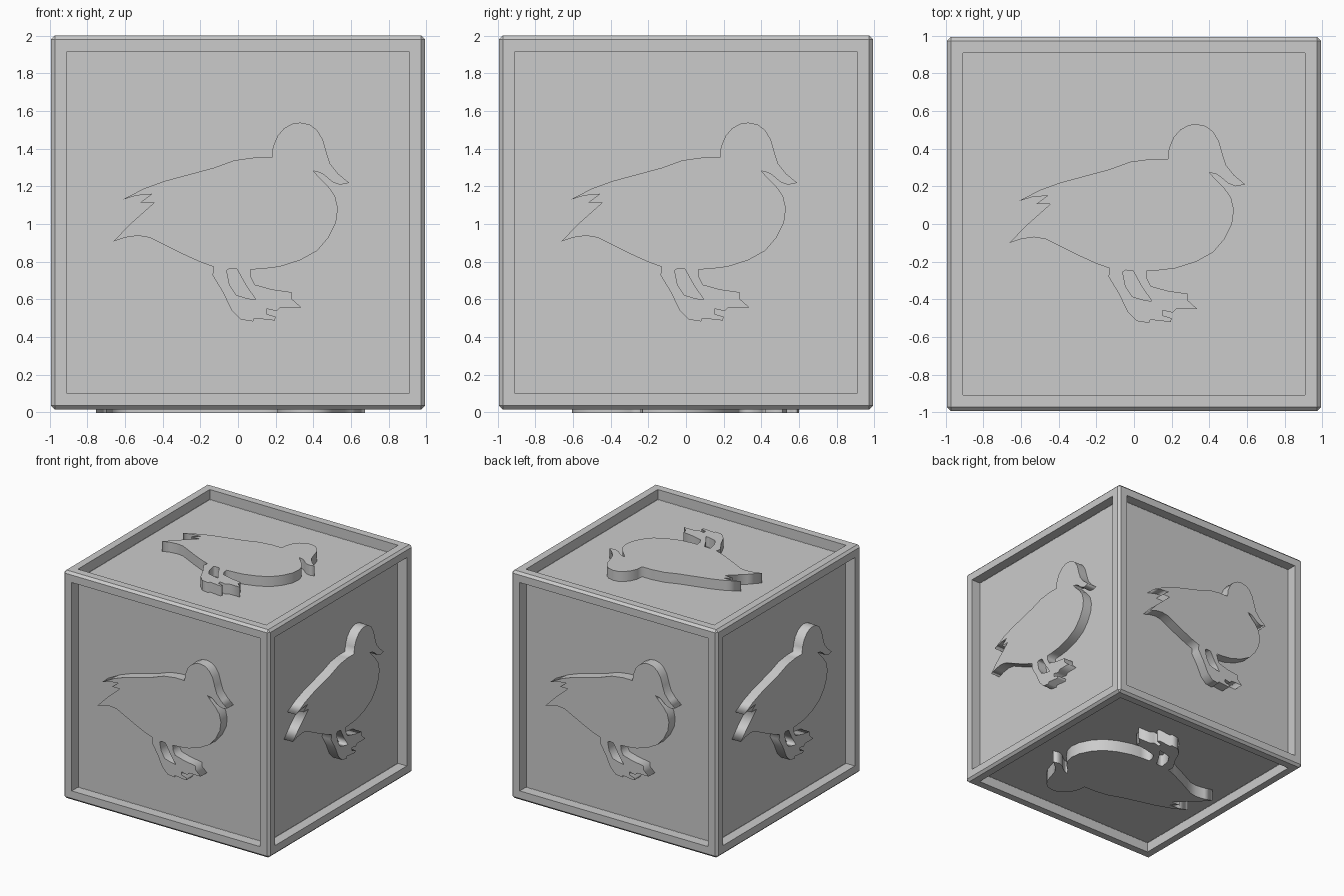
import bpy, bmesh
from math import pi
from mathutils import Matrix, Vector

if "Cube" in bpy.data.objects:
    bpy.data.objects.remove(bpy.data.objects["Cube"])

HALF, CHAMFER, PANEL, DEPTH = 0.992, 0.02, 0.88, 0.087
CENTRE = Vector((0, 0, 2 - HALF))

# Block: chamfered cube with a sunken panel on every side
bm = bmesh.new()
bmesh.ops.create_cube(bm, size=2 * HALF)
bmesh.ops.bevel(bm, geom=bm.edges[:], offset=CHAMFER, segments=1, affect='EDGES')
sides = [f for f in bm.faces if f.calc_area() > 1]
bmesh.ops.inset_individual(bm, faces=sides, thickness=HALF - CHAMFER - PANEL)
panels = bmesh.ops.extrude_discrete_faces(bm, faces=sides)['faces']
for f in panels:
    bmesh.ops.translate(bm, verts=f.verts[:], vec=-DEPTH * f.normal)
bmesh.ops.recalc_face_normals(bm, faces=bm.faces[:])
mesh = bpy.data.meshes.new("block")
bm.to_mesh(mesh)
bm.free()
block = bpy.data.objects.new("block", mesh)
block.location = CENTRE
bpy.context.collection.objects.link(block)

# Bird silhouette (hundredths of a unit about the panel centre)
outline = [
    (18, 34.5), (18.5, 40), (21, 46), (24.5, 50), (29, 52.5), (33, 53), (38, 52), (42, 49),
    (45, 44), (47, 37), (49, 31), (53, 26), (59, 21), (54, 20), (50, 21.5),
    (46, 25), (43.5, 26.5), (40, 27.3), (43, 24), (48, 19), (51.5, 14), (53, 7.5), (52, 0), (48, -8),
    (42, -15), (33, -20), (22, -23.5), (14, -24.5), (6.5, -25), (7, -29), (9, -33),
    (18, -35.5), (28.5, -37), (28.5, -40.5), (33.5, -45), (22.5, -45), (20.5, -47), (15, -45.8), (15, -48.5),
    (20, -50), (19.5, -52), (8.5, -50.8), (8, -52.5), (1.5, -51.5), (-3.5, -46.5), (-8, -37),
    (-13.5, -28), (-13, -23.5), (-20, -21), (-31, -16), (-40, -11.5), (-47, -8), (-53, -7),
    (-60, -8), (-66, -10), (-58, -1.5), (-44.5, 10.5), (-52, 10.5), (-46, 15), (-54, 14.3), (-61.5, 12),
    (-50, 18), (-39, 22), (-26, 25.5), (-13, 29), (-2, 33), (9, 34.5)]
leg_gap = [(-6, -25.5), (-4.5, -24.5), (-0.5, -24.8), (4, -33), (9.5, -41), (5, -40.3),
           (-1, -38.5), (-4.5, -33)]


def bird(name, rot, scale=1.0):
    """Raised bird standing on the panel whose outward direction is rot's local z."""
    height = DEPTH * scale + (0.006 if scale > 1 else 0)
    curve = bpy.data.curves.new(name, 'CURVE')
    curve.dimensions = '2D'
    curve.fill_mode = 'BOTH'
    curve.extrude = height / 2
    for pts in (outline, leg_gap):
        sp = curve.splines.new('POLY')
        sp.points.add(len(pts) - 1)
        for p, (u, v) in zip(sp.points, pts):
            p.co = (u * scale / 100, v * scale / 100, 0, 1)
        sp.use_cyclic_u = True
    ob = bpy.data.objects.new(name, curve)
    bpy.context.collection.objects.link(ob)
    lift = HALF - DEPTH + height / 2
    ob.matrix_world = Matrix.Translation(CENTRE) @ rot @ Matrix.Translation((0, 0, lift))
    bpy.ops.object.select_all(action='DESELECT')
    ob.select_set(True)
    bpy.context.view_layer.objects.active = ob
    bpy.ops.object.convert(target='MESH')


# Four upright birds, one on top, and a larger one underneath
for i, side in enumerate(("front", "right", "back", "left")):
    bird("bird_" + side, Matrix.Rotation(i * pi / 2, 4, 'Z') @ Matrix.Rotation(pi / 2, 4, 'X'))
bird("bird_top", Matrix.Identity(4))
bird("bird_bottom", Matrix.Rotation(pi, 4, 'X'), 1.14)
